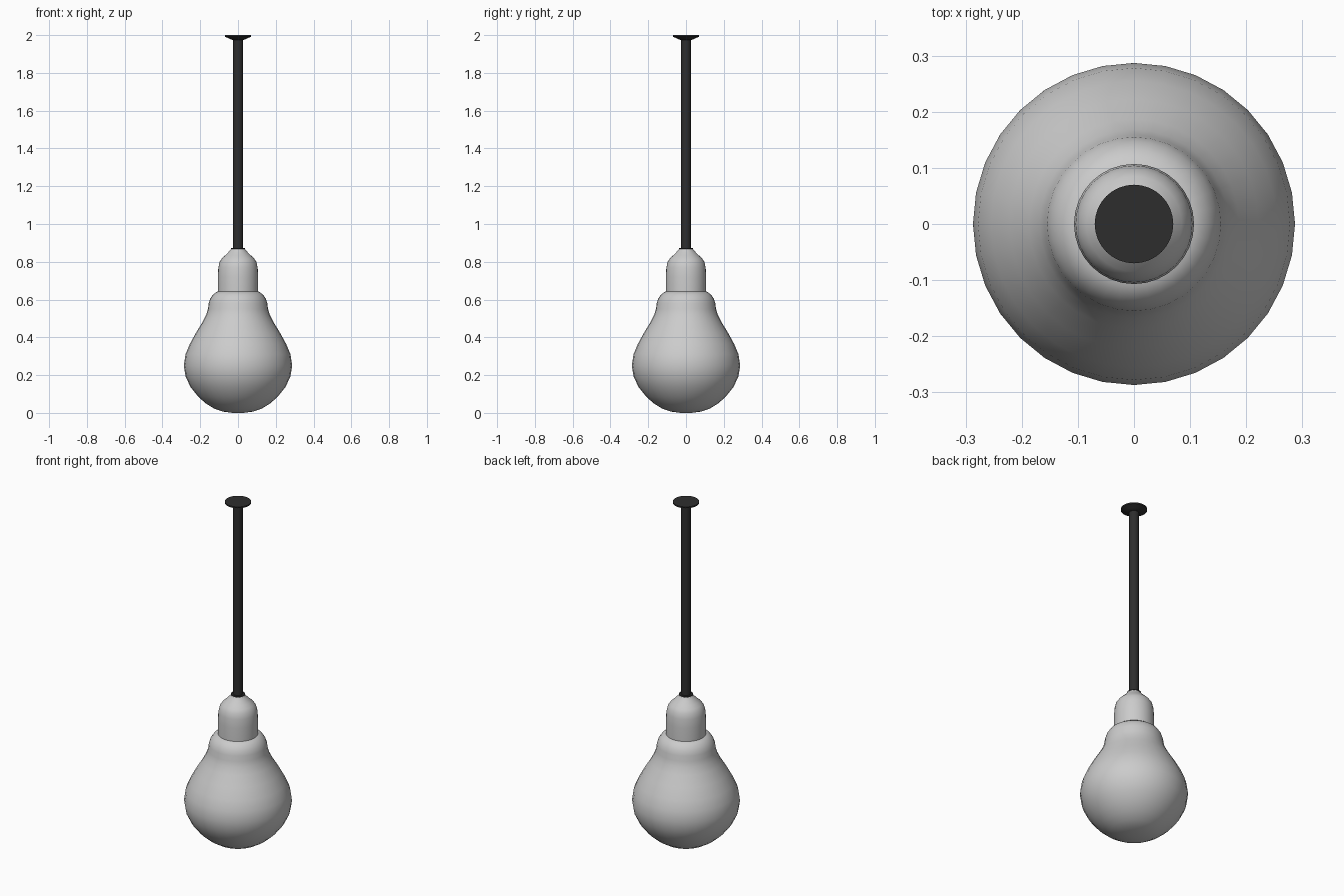
import bpy
import math

cube = bpy.data.objects.get("Cube")
if cube:
    bpy.data.objects.remove(cube, do_unlink=True)


def material(name, value):
    mat = bpy.data.materials.new(name)
    mat.use_nodes = True
    colour = (value, value, value, 1)
    mat.diffuse_color = colour
    mat.node_tree.nodes["Principled BSDF"].inputs["Base Color"].default_value = colour
    return mat


def lathe(name, profile, mat, sides=32):
    """Spin a (radius, height) profile, bottom to top, and cap both ends."""
    verts = [(r * math.cos(math.tau * i / sides), r * math.sin(math.tau * i / sides), z)
             for r, z in profile for i in range(sides)]
    faces = [tuple(reversed(range(sides))),
             tuple(range(len(verts) - sides, len(verts)))]
    for ring in range(len(profile) - 1):
        a, b = ring * sides, (ring + 1) * sides
        for i in range(sides):
            j = (i + 1) % sides
            faces.append((a + i, a + j, b + j, b + i))
    mesh = bpy.data.meshes.new(name)
    mesh.from_pydata(verts, [], faces)
    mesh.materials.append(mat)
    obj = bpy.data.objects.new(name, mesh)
    bpy.context.collection.objects.link(obj)
    bpy.ops.object.select_all(action="DESELECT")
    obj.select_set(True)
    bpy.context.view_layer.objects.active = obj
    bpy.ops.object.shade_smooth_by_angle(angle=math.radians(40))
    return obj


white = material("pale grey", 0.6)
black = material("soft black", 0.027)

# Glass bulb with a rounded shoulder
lathe("bulb", [(0.03, 0.0), (0.08, 0.007), (0.125, 0.022), (0.17, 0.05),
               (0.21, 0.085), (0.25, 0.135), (0.277, 0.19), (0.287, 0.25),
               (0.278, 0.31), (0.255, 0.365), (0.222, 0.425), (0.187, 0.482),
               (0.168, 0.52), (0.159, 0.55), (0.155, 0.58), (0.147, 0.605),
               (0.132, 0.627), (0.112, 0.641), (0.09, 0.645)], white)

# Socket that holds the bulb
lathe("socket", [(0.107, 0.642), (0.107, 0.72), (0.104, 0.77), (0.097, 0.8),
                 (0.085, 0.818), (0.068, 0.834), (0.052, 0.85),
                 (0.041, 0.862), (0.037, 0.868)], white)

# Collar, hanging rod and ceiling plate
lathe("collar", [(0.037, 0.866), (0.037, 0.874)], black)
lathe("hanging_rod", [(0.026, 0.87), (0.026, 1.985)], black)
lathe("ceiling_plate", [(0.032, 1.975), (0.045, 1.981), (0.07, 1.992),
                        (0.07, 2.0)], black)
